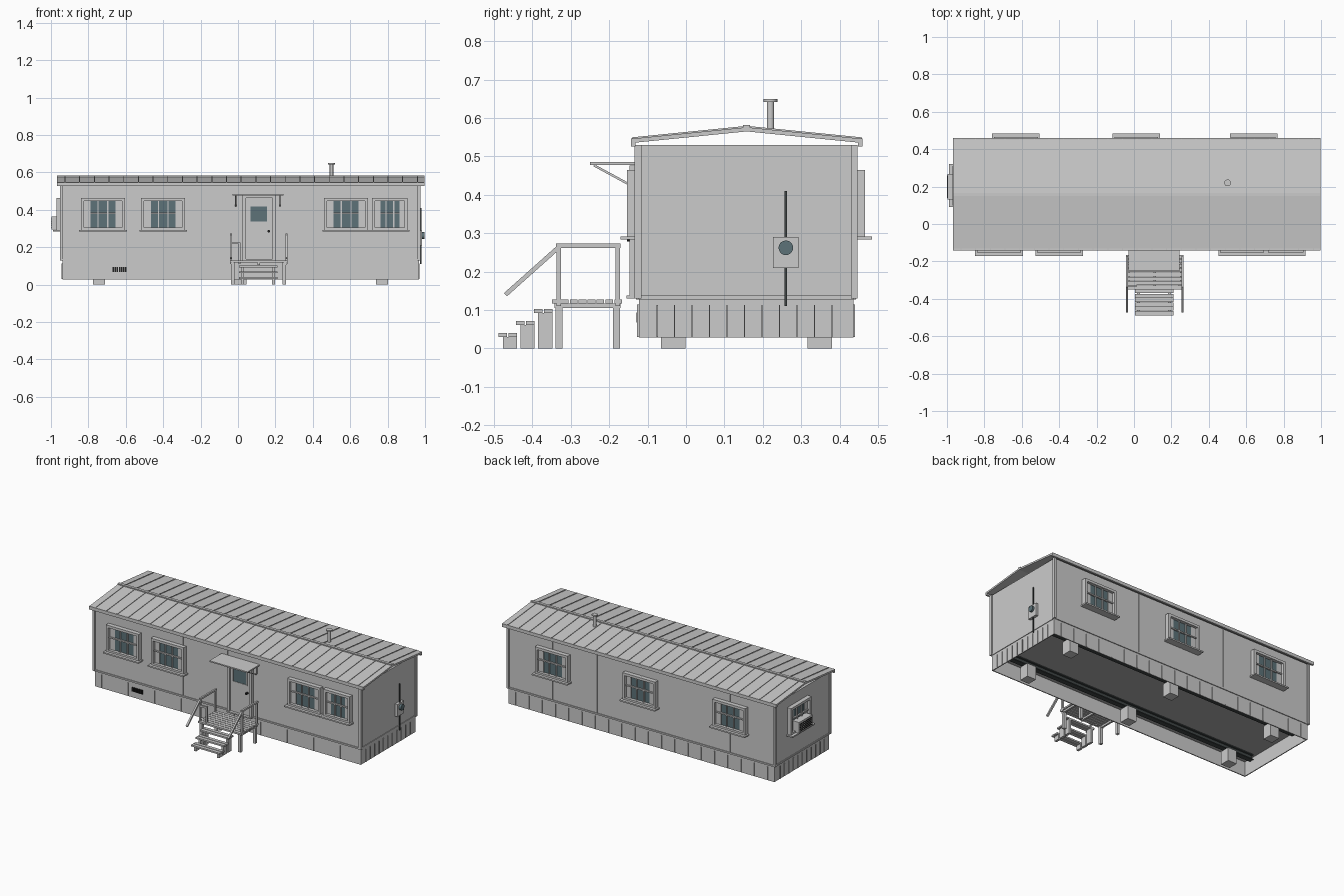
import bpy
import bmesh
import math
from mathutils import Matrix, Vector

cube = bpy.data.objects.get("Cube")
if cube:
    bpy.data.objects.remove(cube)


def material(name, r, g, b):
    m = bpy.data.materials.new(name)
    m.use_nodes = True
    m.diffuse_color = (r, g, b, 1)
    m.node_tree.nodes["Principled BSDF"].inputs["Base Color"].default_value = (r, g, b, 1)
    return m


GREY = material("light grey", 0.6, 0.6, 0.6)
FLOOR = material("underside grey", 0.42, 0.42, 0.42)
GLASS = material("blue grey glass", 0.11, 0.17, 0.19)
STEEL = material("dark steel", 0.05, 0.06, 0.06)
BLACK = material("black", 0.015, 0.015, 0.015)


def finish(name, bm, mat, place=None):
    bmesh.ops.recalc_face_normals(bm, faces=bm.faces)
    mesh = bpy.data.meshes.new(name)
    bm.to_mesh(mesh)
    bm.free()
    mesh.materials.append(mat)
    ob = bpy.data.objects.new(name, mesh)
    bpy.context.collection.objects.link(ob)
    if place:
        ob.matrix_world = place
    return ob


def boxes(name, mat, items, place=None):
    """One object from boxes given as x0, x1, y0, y1, z0, z1."""
    bm = bmesh.new()
    for x0, x1, y0, y1, z0, z1 in items:
        m = Matrix.Translation(((x0 + x1) / 2, (y0 + y1) / 2, (z0 + z1) / 2))
        bmesh.ops.create_cube(bm, size=1, matrix=m @ Matrix.Diagonal((x1 - x0, y1 - y0, z1 - z0, 1)))
    return finish(name, bm, mat, place)


def bars(name, mat, pairs, t):
    """Square bars of thickness t between pairs of points."""
    bm = bmesh.new()
    for p, q in pairs:
        p, q = Vector(p), Vector(q)
        m = Matrix.Translation((p + q) / 2) @ (q - p).to_track_quat('Z', 'X').to_matrix().to_4x4()
        bmesh.ops.create_cube(bm, size=1, matrix=m @ Matrix.Diagonal((t, t, (q - p).length, 1)))
    return finish(name, bm, mat)


def cylinder(name, mat, centre, radius, depth, turn=Matrix()):
    bm = bmesh.new()
    bmesh.ops.create_cone(bm, cap_ends=True, segments=20, radius1=radius, radius2=radius,
                          depth=depth, matrix=Matrix.Translation(centre) @ turn)
    for f in bm.faces:
        f.smooth = len(f.verts) == 4
    return finish(name, bm, mat)


def prism(name, mat, profile, x0, x1):
    """Extrude a y-z profile along x."""
    bm = bmesh.new()
    face = bm.faces.new([bm.verts.new((x0, y, z)) for y, z in profile])
    ext = bmesh.ops.extrude_face_region(bm, geom=[face])["geom"]
    bmesh.ops.translate(bm, vec=(x1 - x0, 0, 0), verts=[v for v in ext if isinstance(v, bmesh.types.BMVert)])
    return finish(name, bm, mat)


X0, X1, Y0, Y1 = -0.943, 0.967, -0.125, 0.438
R0, R1, E0, E1, RIDGE = -0.968, 0.998, -0.141, 0.458, 0.158

# Walls, floor and trim
boxes("walls", GREY, [(X0, X1, Y0, Y1, 0.132, 0.53)])
boxes("floor_underside", FLOOR, [(X0 + .004, X1 - .004, Y0 + .004, Y1 - .004, 0.122, 0.132)])
trim = []
for x in (X0, X1):
    for y in (Y0, Y1):
        trim.append((x - .008, x + .008, y - .009, y + .009, 0.13, 0.53))
boxes("corner_trim", GREY, trim)
boxes("base_trim", GREY, [(X0, X1, Y0 - .005, Y0, .128, .138), (X0, X1, Y1, Y1 + .005, .128, .138),
                          (X0 - .004, X0, Y0, Y1, .128, .138), (X1, X1 + .004, Y0, Y1, .128, .138)])
seams = [0.013 + 0.318 * k for k in range(-2, 3)]
boxes("wall_seams", GREY, [(x - .002, x + .002, Y0 - .003, Y1 + .003, .138, .53) for x in seams])

# Skirt with upright ribs
boxes("skirt", GREY, [(X0 + .004, X1, Y0 + .002, Y0 + .008, .028, .13), (X0 + .004, X1, Y1 - .008, Y1 - .002, .028, .13),
                      (X0 + .004, X0 + .01, Y0 + .002, Y1 - .002, .028, .13), (X1 - .006, X1, Y0 + .002, Y1 - .002, .028, .13)])
ribs = [(-.89 + .19 * k - .002, -.89 + .19 * k + .002, Y0 - .002, Y0 + .004, .03, .115) for k in range(10)]
ribs += [(-.89 + .095 * k - .002, -.89 + .095 * k + .002, Y1 - .004, Y1 + .002, .03, .115) for k in range(20)]
for k in range(11):
    y = -.075 + .0455 * k
    ribs += [(X0, X0 + .006, y - .0015, y + .0015, .03, .113), (X1 - .002, X1 + .004, y - .0015, y + .0015, .03, .113)]
boxes("skirt_ribs", GREY, ribs)
boxes("skirt_vent", BLACK, [(-.672 + .0115 * k, -.664 + .0115 * k, Y0 - .004, Y0 + .004, .068, .094) for k in range(7)])

# Chassis beams and piers
beams, piers = [], []
for y in (-0.033, 0.348):
    beams += [(X0 + .03, X1 - .03, y - .016, y + .016, z, z + .006) for z in (.086, .116)]
    beams.append((X0 + .03, X1 - .03, y - .004, y + .004, .088, .12))
    piers += [(x - .032, x + .032, y - .032, y + .032, 0, .086) for x in (-.742, .014, .77)]
boxes("chassis_beams", STEEL, beams)
boxes("piers", GREY, piers)

# Roof sheet with standing seams
prism("roof", GREY, [(E0, .535), (E0, .546), (RIDGE, .576), (E1, .546), (E1, .535), (RIDGE, .565)], R0, R1)
boxes("eave_fascia", GREY, [(R0, R1, E0 - .002, E0 + .01, .526, .547), (R0, R1, E1 - .01, E1 + .002, .526, .547)])
boxes("ridge_cap", GREY, [(R0, R1, RIDGE - .009, RIDGE + .009, .573, .582)])
lines = []
for k in range(25):
    x = -.925 + .0785 * k
    lines += [((x, e, .547), (x, RIDGE, .577)) for e in (E0, E1)]
bars("roof_seams", GREY, lines, .005)

# Flue pipe
cylinder("flue_pipe", GREY, (.5, .22, .605), .0095, .08)
cylinder("flue_cap", GREY, (.5, .22, .646), .018, .008)


# Windows, built facing the front and then turned into place
def window(name, x, y, angle, w, z0=.292, z1=.464):
    place = Matrix.Translation((x, y, 0)) @ Matrix.Rotation(math.radians(angle), 4, 'Z')
    h, f, mid = w / 2, .016, (z0 + z1) / 2 + .004
    boxes(name + "_glass", GLASS, [(-h + f, h - f, -.008, .002, z0 + .01, z1 - f)], place)
    frame = [(s * (h - f / 2) - f / 2, s * (h - f / 2) + f / 2, -.028, .002, z0, z1) for s in (-1, 1)]
    frame += [(-h, h, -.028, .002, z1 - f, z1), (-h, h, -.028, .002, z0, z0 + .012)]
    frame.append((-h - .01, h + .01, -.046, .002, z0 - .009, z0))
    boxes(name + "_frame", GREY, frame, place)
    third = w * .11
    bits = [(s * third - .003, s * third + .003, -.016, -.008, z0, z1 - f) for s in (-1, 1)]
    bits.append((-h + f, h - f, -.018, -.008, mid - .004, mid + .004))
    boxes(name + "_bars", GREY, bits, place)
    inner = h - f
    boxes(name + "_curtains", GREY, [(-inner, -inner + w * .15, -.011, -.008, z0, z1 - f),
                                     (inner - w * .15, inner, -.011, -.008, z0, z1 - f)], place)


for i, (x, w) in enumerate([(-.722, .235), (-.4, .235), (.578, .235), (.812, .19)]):
    window(f"front_window_{i + 1}", x, Y0, 0, w)
for i, x in enumerate((-.632, .012, .64)):
    window(f"back_window_{i + 1}", x, Y1, 180, .235)
window("end_window", X0, .205, -90, .21)

# Air conditioner in the end window
boxes("air_conditioner", GREY, [(-.998, X0, .132, .266, .295, .365)])
boxes("air_conditioner_grille", BLACK, [(-1, -.997, .14, .258, .303 + .011 * k, .309 + .011 * k) for k in range(5)])

# Electric meter on the other end
boxes("meter_box", GREY, [(X1, .985, .226, .293, .21, .29)])
cylinder("meter_dial", GLASS, (.99, .26, .262), .019, .016, Matrix.Rotation(math.pi / 2, 4, 'Y'))
bars("meter_conduit", STEEL, [((.977, .26, .11), (.977, .26, .41))], .006)

# Door
boxes("door", GREY, [(.042, .185, Y0 - .012, Y0, .138, .462)])
boxes("door_frame", GREY, [(.025, .042, Y0 - .022, Y0, .132, .476), (.185, .2, Y0 - .022, Y0, .132, .476),
                           (.025, .2, Y0 - .022, Y0, .462, .476), (.025, .2, Y0 - .03, Y0, .13, .138)])
boxes("door_glass", GLASS, [(.066, .156, Y0 - .015, Y0 - .012, .337, .418)])
boxes("door_glass_frame", GREY, [(.058, .066, Y0 - .018, Y0 - .01, .329, .426), (.156, .164, Y0 - .018, Y0 - .01, .329, .426),
                                 (.058, .164, Y0 - .018, Y0 - .01, .329, .337), (.058, .164, Y0 - .018, Y0 - .01, .418, .426)])
cylinder("door_knob", BLACK, (.165, Y0 - .02, .285), .007, .018, Matrix.Rotation(math.pi / 2, 4, 'X'))

# Canopy over the door
boxes("canopy", GREY, [(-.03, .243, -.25, Y0, .477, .485)])
struts = []
for x in (-.012, .225):
    struts += [((x, -.24, .477), (x, -.135, .42)), ((x, -.13, .42), (x, -.13, .48))]
bars("canopy_brackets", GREY, struts, .006)

# Porch deck, posts and railings
boxes("deck_planks", GREY, [(-.042, .265, -.349 + .0232 * k, -.329 + .0232 * k, .117, .128) for k in range(8)])
boxes("deck_joists", GREY, [(x, x + .012, -.342, -.17, .105, .117) for x in (-.035, .105, .246)])
boxes("deck_posts", GREY, [(x - .009, x + .009, y - .009, y + .009, 0, .117)
                           for x in (-.028, .248) for y in (-.331, -.181)])
rails = []
for x in (-.038, .26):
    rails += [((x, y, .11), (x, y, .265)) for y in (-.331, -.178)]
    rails += [((x, -.338, .267), (x, -.171, .267)), ((x, -.331, .264), (x, -.47, .14))]
rails += [((.008, -.331, .11), (.008, -.331, .225)), ((-.038, -.331, .222), (.012, -.331, .222))]
bars("railings", GREY, rails, .0115)

# Steps: two planks each on a pair of side supports
treads, supports = [], []
for k in range(3):
    y, z = -.488 + .046 * k, .03 + .0313 * k
    treads += [(.005, .21, y + d, y + d + .022, z, z + .01) for d in (0, .026)]
    supports += [(x - .008, x + .008, y + .011, y + .048, 0, z) for x in (.025, .19)]
boxes("step_treads", GREY, treads)
boxes("step_supports", GREY, supports)
